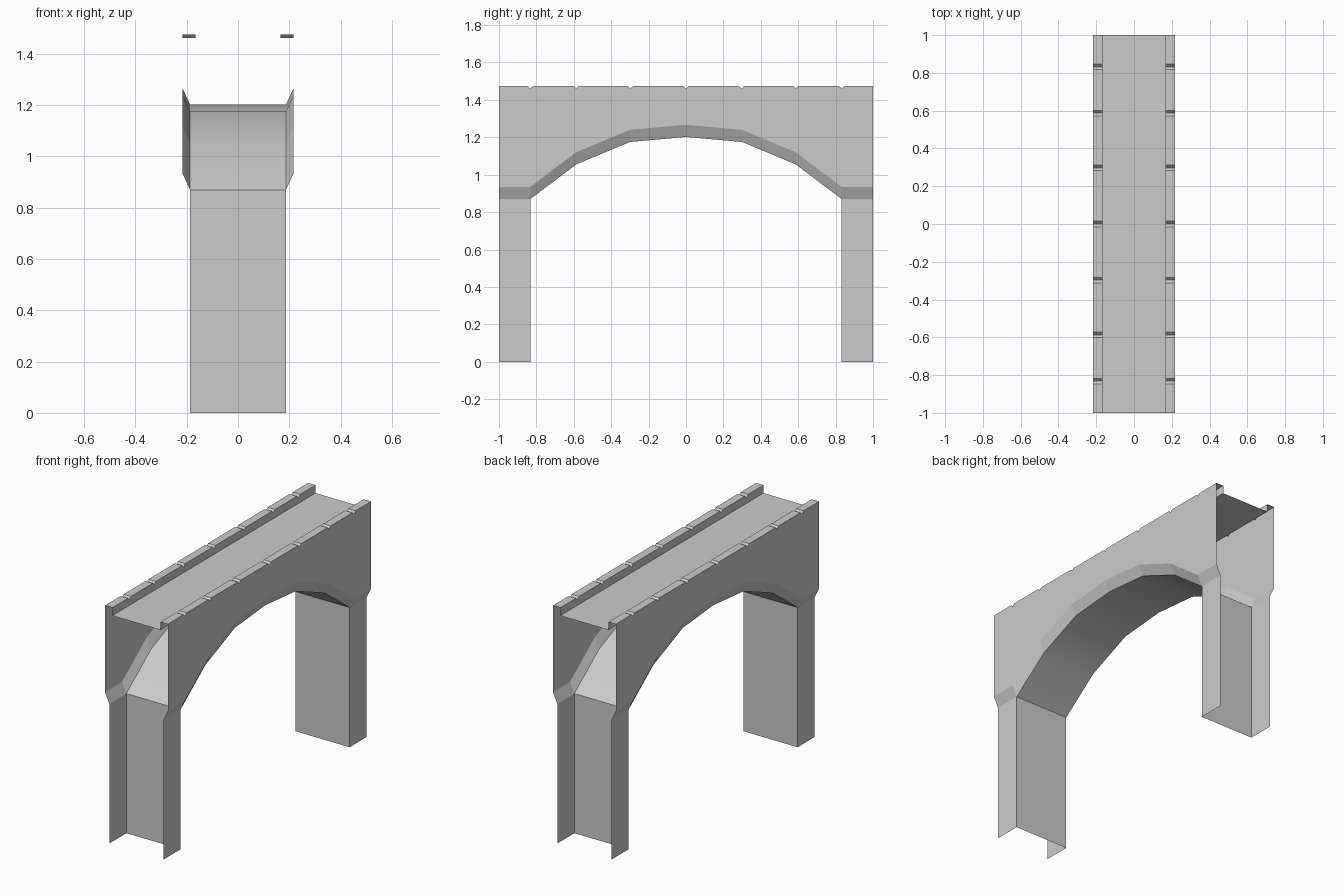
import bpy, bmesh

if "Cube" in bpy.data.objects:
    bpy.data.objects.remove(bpy.data.objects["Cube"])

IN, OUT, LIP = 0.187, 0.217, 0.166      # half-widths: pier, wall, parapet inner edge
TOP, DECK, CHAMFER = 1.475, 1.425, 0.065

# Arch and notched parapet profiles as (y, z), running from -y to +y
half_arch = [(-0.832, 0.87), (-0.587, 1.055), (-0.3, 1.175)]
arch = half_arch + [(0, 1.202)] + [(-y, z) for y, z in reversed(half_arch)]
crest = [(-1, TOP)]
for c in (-0.832, -0.587, -0.297, 0, 0.297, 0.587, 0.832):
    crest += [(c - 0.015, TOP), (c, TOP - 0.014), (c + 0.015, TOP)]
crest.append((1, TOP))
eave = [(-1, 0.87)] + arch + [(1, 0.87)]


def at(x, path, dz=0):
    return [(x, y, z + dz) for y, z in path]


def make(name, polys, mirror=True, smooth=False):
    bm = bmesh.new()
    for p in polys:
        bm.faces.new([bm.verts.new(v) for v in p])
    bmesh.ops.remove_doubles(bm, verts=bm.verts, dist=1e-5)
    me = bpy.data.meshes.new(name)
    bm.to_mesh(me)
    bm.free()
    ob = bpy.data.objects.new(name, me)
    bpy.context.collection.objects.link(ob)
    if mirror:
        mod = ob.modifiers.new("Mirror", 'MIRROR')
        mod.use_mirror_merge = False
    if smooth:
        bpy.context.view_layer.objects.active = ob
        ob.select_set(True)
        bpy.ops.object.shade_smooth_by_angle(angle=0.52)
        ob.select_set(False)
    return ob


def strip(a, b):
    return [(a[i], a[i + 1], b[i + 1], b[i]) for i in range(len(a) - 1)]


# Spandrel walls with arched lower edge and notched top
make("side_wall", [at(OUT, eave, CHAMFER) + at(OUT, crest)[::-1]])

# Sloped moulding between the piers and the overhanging walls
make("arch_chamfer", strip(at(IN, eave), at(OUT, eave, CHAMFER)))

# Pier flanks
piers = []
for y0, y1 in ((-1, -0.832), (0.832, 1)):
    piers += strip(at(IN, [(y0, 0), (y1, 0)]), at(IN, [(y0, 0.87), (y1, 0.87)]))
make("pier_side", piers)

# Pier inner faces
faces = []
for s in (-1, 1):
    p = [(s * 0.832, 0), (s * 0.832, 0.87)][::-s]
    faces += strip(at(-IN, p), at(IN, p))
make("pier_inner_face", faces, mirror=False)

# Arch underside
make("arch_soffit", strip(at(-IN, arch), at(IN, arch)), mirror=False, smooth=True)

# Parapet caps and their inner faces
floor = [(y, DECK) for y, z in crest]
make("parapet", strip(at(OUT, crest), at(LIP, crest)) + strip(at(LIP, crest), at(LIP, floor)))

# Walkway
ends = [(-1, DECK), (1, DECK)]
make("deck", strip(at(LIP, ends), at(-LIP, ends)), mirror=False)
